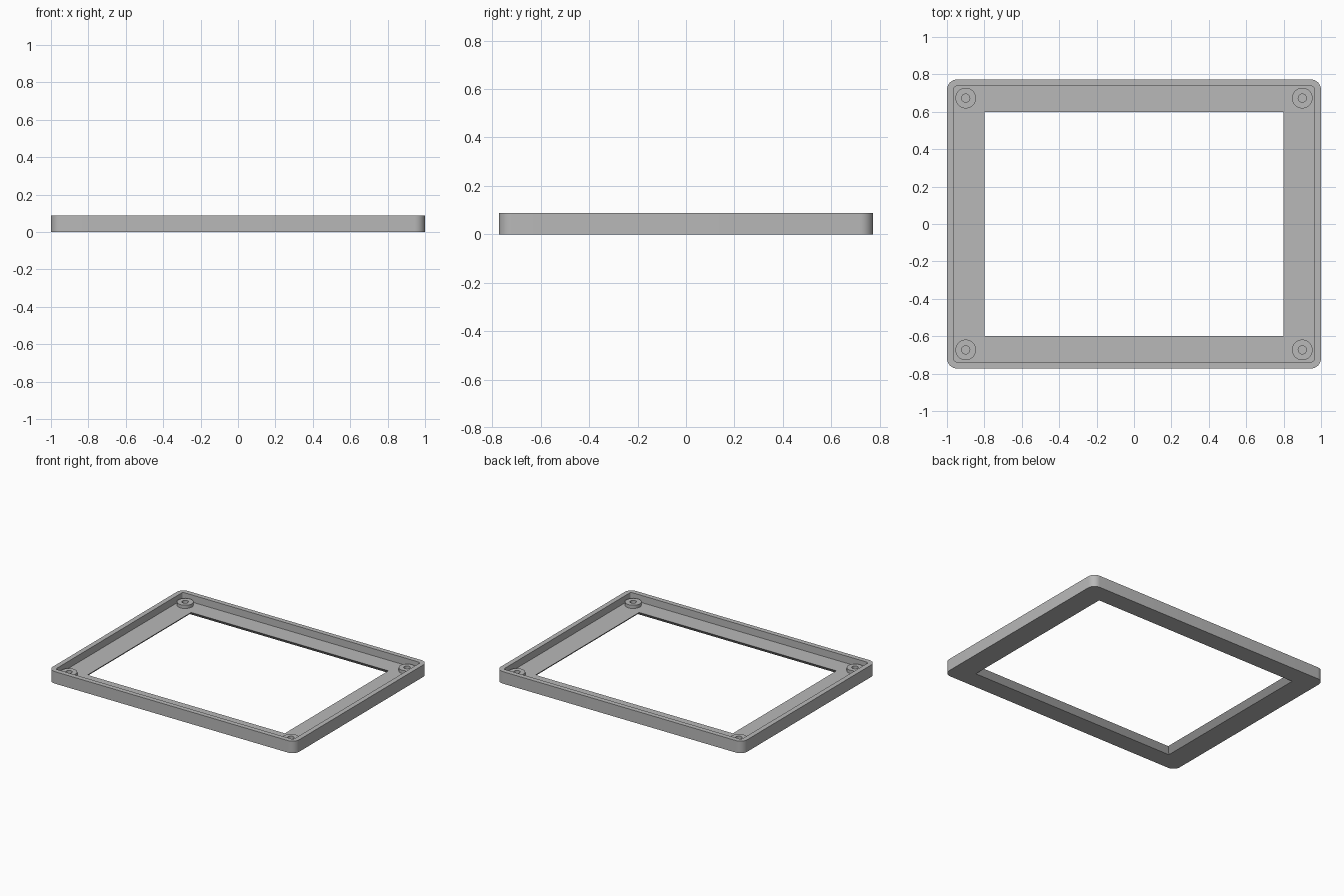
import bpy, bmesh
from math import sin, cos, pi

cube = bpy.data.objects.get("Cube")
if cube:
    bpy.data.objects.remove(cube, do_unlink=True)

HX, HY, HEIGHT = 1.0, 0.773, 0.088
WALL, FLOOR, CHAMFER = 0.036, 0.036, 0.037
OPEN_X, OPEN_Y = 0.8, 0.6
POST_X, POST_Y, POST_TOP = 0.9, 0.673, 0.06
STEPS = 8

grey = bpy.data.materials.new("plain_grey")
grey.use_nodes = True
colour = (0.48, 0.48, 0.48, 1)
grey.diffuse_color = colour
grey.node_tree.nodes["Principled BSDF"].inputs["Base Color"].default_value = colour


def rounded_rect(hx, hy, r, z):
    """Ring of points around a rectangle with rounded corners."""
    pts = []
    for i, (sx, sy) in enumerate([(1, 1), (-1, 1), (-1, -1), (1, -1)]):
        for k in range(STEPS + 1):
            a = (i + k / STEPS) * pi / 2
            pts.append((sx * (hx - r) + r * cos(a), sy * (hy - r) + r * sin(a), z))
    return pts


def circle(r, z, n=32):
    return [(r * cos(2 * pi * k / n), r * sin(2 * pi * k / n), z) for k in range(n)]


def ring_solid(name, rings, location=(0, 0, 0)):
    """Skin a closed cycle of matching rings into a hollow solid."""
    bm = bmesh.new()
    loops = [[bm.verts.new(p) for p in ring] for ring in rings]
    n = len(rings[0])
    for i, lower in enumerate(loops):
        upper = loops[(i + 1) % len(loops)]
        for k in range(n):
            j = (k + 1) % n
            bm.faces.new((lower[k], lower[j], upper[j], upper[k]))
    bmesh.ops.remove_doubles(bm, verts=bm.verts, dist=0.00001)
    bmesh.ops.recalc_face_normals(bm, faces=bm.faces)
    mesh = bpy.data.meshes.new(name)
    bm.to_mesh(mesh)
    bm.free()
    mesh.materials.append(grey)
    obj = bpy.data.objects.new(name, mesh)
    obj.location = location
    bpy.context.collection.objects.link(obj)
    bpy.ops.object.select_all(action='DESELECT')
    obj.select_set(True)
    bpy.context.view_layer.objects.active = obj
    bpy.ops.object.shade_smooth_by_angle(angle=pi / 6)
    return obj


# Bezel: raised outer wall, floor, and an opening that flares out underneath
ring_solid("bezel_frame", [
    rounded_rect(HX, HY, 0.055, 0),
    rounded_rect(HX, HY, 0.055, HEIGHT),
    rounded_rect(HX - WALL, HY - WALL, 0.015, HEIGHT),
    rounded_rect(HX - WALL, HY - WALL, 0.015, FLOOR),
    rounded_rect(OPEN_X, OPEN_Y, 0, FLOOR),
    rounded_rect(OPEN_X + CHAMFER, OPEN_Y + CHAMFER, 0, 0),
])

# Hollow screw posts in the corners
for side, sx in (("right", -1), ("left", 1)):
    for end, sy in (("front", -1), ("back", 1)):
        ring_solid(f"screw_post_{end}_{side}", [
            circle(0.055, FLOOR - 0.004),
            circle(0.055, POST_TOP),
            circle(0.022, POST_TOP),
            circle(0.022, FLOOR - 0.004),
        ], (sx * POST_X, sy * POST_Y, 0))
